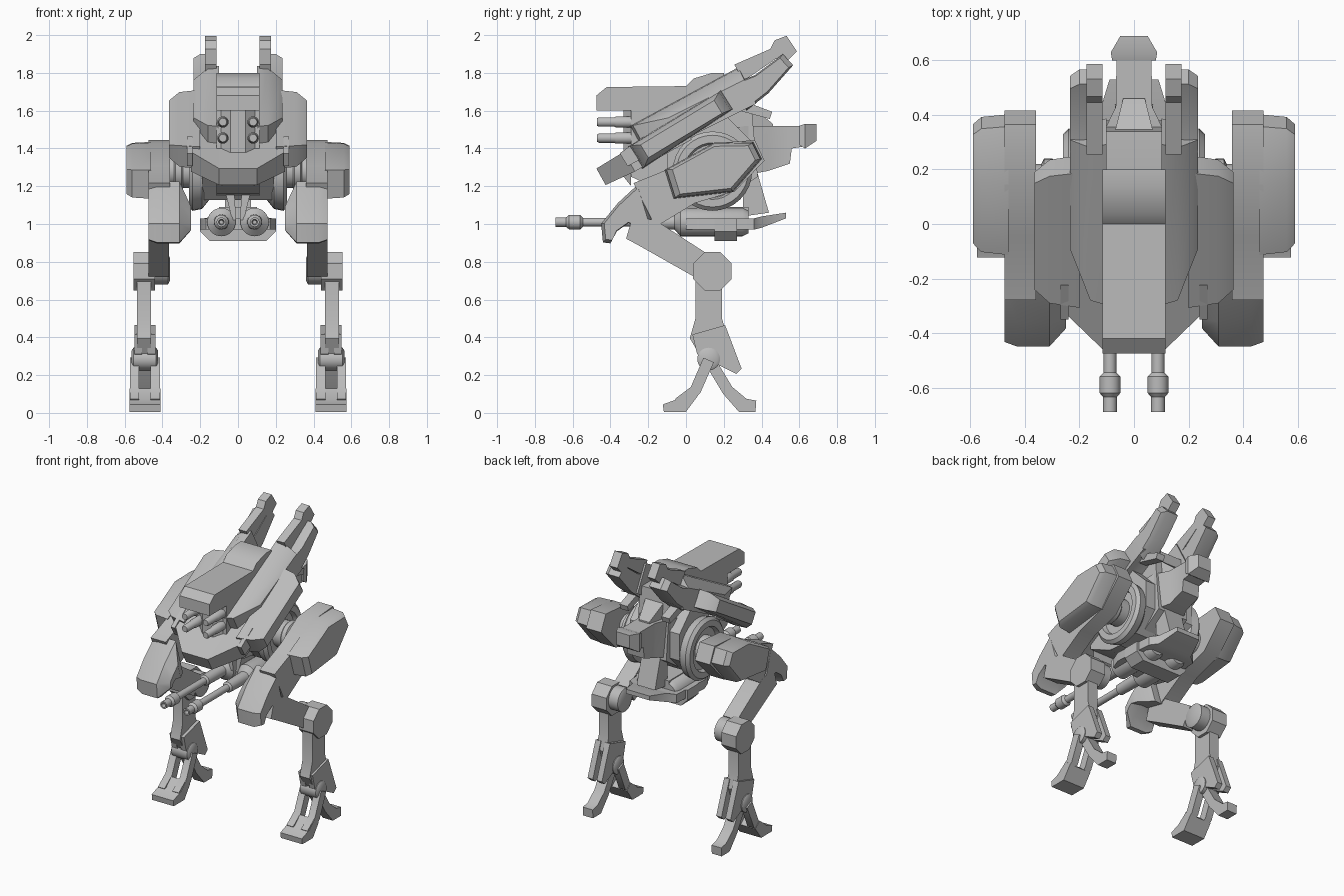
import bpy
import bmesh
import math
from mathutils import Vector

if "Cube" in bpy.data.objects:
    bpy.data.objects.remove(bpy.data.objects["Cube"], do_unlink=True)

SMOOTH_ANGLE = math.radians(35)

grey = bpy.data.materials.new("plain_grey")
grey.use_nodes = True
grey.diffuse_color = (.5, .5, .5, 1)
grey.node_tree.nodes["Principled BSDF"].inputs["Base Color"].default_value = grey.diffuse_color


def loft(name, rings, mirror=True):
    """Skin a closed solid through rings of equal point count, mirrored left to right if asked."""
    bm = bmesh.new()
    loops = [[bm.verts.new(point) for point in ring] for ring in rings]
    for lower, upper in zip(loops, loops[1:]):
        for i in range(len(lower)):
            j = (i + 1) % len(lower)
            bm.faces.new((lower[i], lower[j], upper[j], upper[i]))
    bm.faces.new(loops[0])
    bm.faces.new(loops[-1])
    bmesh.ops.recalc_face_normals(bm, faces=bm.faces)
    for face in bm.faces:
        face.smooth = True
    for edge in bm.edges:
        edge.smooth = edge.calc_face_angle(math.pi) < SMOOTH_ANGLE
    mesh = bpy.data.meshes.new(name)
    bm.to_mesh(mesh)
    bm.free()
    mesh.materials.append(grey)
    obj = bpy.data.objects.new(name, mesh)
    bpy.context.collection.objects.link(obj)
    if mirror:
        obj.modifiers.new("Mirror", "MIRROR").use_axis = (True, False, False)


def stroke(*nodes):
    """Side outline of a bent bar; each node is y, z and half thickness."""
    points = [Vector(node[:2]) for node in nodes]
    left, right = [], []
    for i, node in enumerate(nodes):
        before, after = points[max(i - 1, 0)], points[min(i + 1, len(points) - 1)]
        along = (after - before).normalized()
        across = Vector((-along.y, along.x)) * node[2]
        left.append(points[i] + across)
        right.append(points[i] - across)
    return left + right[::-1]


def octagon(center, radius):
    """Regular eight-sided side outline with flat top and bottom."""
    turns = [math.tau * (i + .5) / 8 for i in range(8)]
    return [Vector(center) + radius * Vector((math.cos(t), math.sin(t))) for t in turns]


def shrink(outline, fraction):
    """Draw an outline in toward its middle."""
    points = [Vector(point) for point in outline]
    middle = sum(points, Vector((0, 0))) / len(points)
    return [point.lerp(middle, fraction) for point in points]


def side_loft(name, *sections, mirror=True):
    """Each section is an x position and its side outline in (y, z)."""
    loft(name, [[(x, y, z) for y, z in outline] for x, outline in sections], mirror)


def slab(name, middle, width, outline, mirror=True):
    """Side outline given a constant width in x."""
    side_loft(name, (middle - width / 2, outline), (middle + width / 2, outline), mirror=mirror)


def beam(name, *sections):
    """Rectangular sections along y: position, half width, bottom, top."""
    loft(name, [[(-half, y, low), (half, y, low), (half, y, high), (-half, y, high)]
                for y, half, low, high in sections], mirror=False)


def lathe(name, axis, origin, *profile, steps=32):
    """Revolve (position, radius) pairs around the x or y axis."""
    rings = []
    for along, radius in profile:
        ring = []
        for i in range(steps):
            turn = math.tau * i / steps
            a, b = radius * math.cos(turn), radius * math.sin(turn)
            offset = (along, a, b) if axis == "x" else (a, along, b)
            ring.append(Vector(origin) + Vector(offset))
        rings.append(ring)
    loft(name, rings)


# Central body, hood and rear deck
hood_half = .115
front, rear = -.29, .34
slab("body_core", 0, hood_half * 2, [
    (front, 1.25), (front, 1.6), (0, 1.7), (rear, 1.7), (.38, 1.25), (.2, 1.13), (-.1, 1.16)],
    mirror=False)
slab("hip_housing", 0, .38, octagon((.12, 1.35), .24), mirror=False)
beam("hood", (-.475, hood_half, 1.6, 1.68), (-.42, hood_half, 1.6, 1.725), (0, hood_half, 1.6, 1.73),
     (.04, hood_half, 1.6, 1.77), (.14, hood_half, 1.6, 1.8), (.2, hood_half, 1.6, 1.8))
beam("front_column", (-.33, .04, 1.25, 1.6), (front, .09, 1.2, 1.6))

# Launch tubes under the hood
for label, height in (("upper", 1.54), ("lower", 1.455)):
    lathe(label + "_launch_tube", "y", (.08, 0, height),
          (-.47, .02), (-.46, .025), (-.38, .025), (-.37, .03), (front, .03))

# Chin, cheeks, shoulders and side armour all follow one backward slope
chin = stroke((-.45, 1.25, .05), (0, 1.5, .06))
slab("chin", 0, .2, chin, mirror=False)
side_loft("cheek", (.1, chin), (.25, stroke((-.3, 1.33, .06), (0, 1.5, .06))))
shoulder = stroke((-.25, 1.43, .1), (rear, 1.75, .1))
side_loft("shoulder_beam", (.1, shoulder), (.16, shrink(shoulder, .05)),
          (.235, stroke((-.06, 1.5, .07), (rear, 1.7, .07))))
armour = stroke((-.27, 1.35, .07), (.22, 1.66, .06))
side_loft("side_armour", (.2, armour), (.31, shrink(armour, .06)),
          (.365, stroke((-.22, 1.385, .04), (.17, 1.62, .04))))
slab("cheek_fin", .255, .03, stroke((-.33, 1.34, .04), (-.2, 1.42, .05)))

# Horns: a top bar and a lower hook around a closed slot
slab("horn_bar", .145, .06, stroke(
    (.28, 1.8, .05), (.46, 1.9, .03), (.5, 1.915, .065), (.56, 1.955, .05)))
hook = stroke((.28, 1.67, .08), (.4, 1.74, .06), (.54, 1.87, .04))
side_loft("horn_hook", (.115, hook), (.2, hook), (.235, shrink(hook, .15)))
slab("rear_strip", .16, .06, stroke((.25, 1.64, .03), (.45, 1.575, .02)))

# Tail
beam("tail_boom", (.2, .13, 1.25, 1.5), (.32, .12, 1.26, 1.52), (.43, .067, 1.28, 1.52),
     (.55, .065, 1.32, 1.52), (.56, .065, 1.4, 1.52), (.62, .065, 1.41, 1.52))
beam("tail_head", (.6, .08, 1.42, 1.52), (.63, .085, 1.4, 1.53), (.69, .05, 1.44, 1.53))
beam("tail_ridge", (.26, .09, 1.5, 1.66), (rear, .07, 1.5, 1.63), (.46, .04, 1.5, 1.53))

# Hip rings around the axles
hip = (0, .14, 1.28)
lathe("hip_ring", "x", hip, (.15, .15), (.19, .2), (.24, .21), (.26, .19), (.26, .15), (.23, .14))
lathe("hip_axle", "x", hip, (.2, .09), (.29, .09), (.3, .1), (.33, .1), (.34, .08), (.4, .08))

# Slung gun mount and twin guns
loft("neck_prong", [[(.01, y, 1.02), (.03, y, 1.02), (.07, y, 1.18), (.02, y, 1.18)]
                    for y in (-.04, .12)])
slab("neck_rear", 0, .14, stroke((.34, 1.26, .04), (.37, 1.05, .07)), mirror=False)
beam("mount_top", (.13, .1, 1.03, 1.09), (.33, .1, 1.03, 1.09))
half_cradle = [(.2, 1.03), (.2, .96), (.15, .91)]
cradle = half_cradle + [(-x, z) for x, z in reversed(half_cradle)]
loft("mount_cradle", [[(x, y, z) for x, z in cradle] for y in (.15, .27)], mirror=False)
beam("mount_plate", (0, .17, .97, 1.03), (.08, .2, .97, 1.03), (.36, .18, .97, 1.03),
     (.4, .13, .98, 1.04), (.53, .09, 1.03, 1.06))
lathe("gun", "y", (.088, 0, 1.01),
      (-.66, .01), (-.69, .015), (-.69, .025), (-.635, .025), (-.62, .038), (-.56, .038),
      (-.545, .023), (-.25, .023), (-.24, .036), (-.06, .04), (-.03, .075), (.3, .075), (.33, .06))

# Upper legs: arched inner beam, bulky outer cover and overhanging front guard
slab("thigh_inner", .417, .115, stroke(
    (-.22, 1.1, .13), (0, 1.21, .11), (.2, 1.3, .14), (.39, 1.39, .06)))
cover = stroke((-.09, 1.21, .08), (.2, 1.3, .14), (.38, 1.39, .05))
side_loft("thigh_cover", (.46, cover), (.56, shrink(cover, .04)), (.59, shrink(cover, .15)))
guard = stroke((-.42, .9, .02), (-.41, .98, .045), (-.33, 1.06, .06), (-.2, 1.1, .13))
side_loft("thigh_guard", (.25, shrink(guard, .6)), (.31, guard), (.43, guard),
          (.475, shrink(guard, .15)))

# Middle links, knees and shins
slab("leg_link", .42, .11, stroke((-.3, .98, .06), (-.2, .95, .08), (.08, .78, .07)))
slab("knee", .497, .113, octagon((.14, .75), .11))
lathe("knee_cap", "x", (0, .14, .76), (.36, .06), (.37, .08), (.45, .08))
slab("shin", .497, .075, stroke((.12, .7, .07), (.12, .5, .07), (.12, .4, .1), (.13, .3, .05)))

# Ankles and feet: paired shin forks and toe struts, a broad toe and a slim heel
foot = .493
for sign in (-1, 1):
    label = "inner" if sign < 0 else "outer"
    slab(label + "_shin_fork", foot + sign * .035, .04, stroke(
        (.12, .44, .09), (.14, .37, .1), (.28, .22, .02)))
    slab(label + "_toe_strut", foot + sign * .055, .05, stroke(
        (.12, .28, .03), (.05, .12, .03), (-.04, .05, .03)))
lathe("ankle", "x", (foot, .12, .285), (-.07, .045), (-.06, .06), (.06, .06), (.07, .045))
slab("front_toe", foot, .165, stroke((.04, .11, .03), (-.02, .04, .04), (-.12, .025, .02)))
slab("heel", foot, .075, stroke((.13, .27, .03), (.22, .12, .03), (.3, .04, .04), (.37, .035, .03)))
